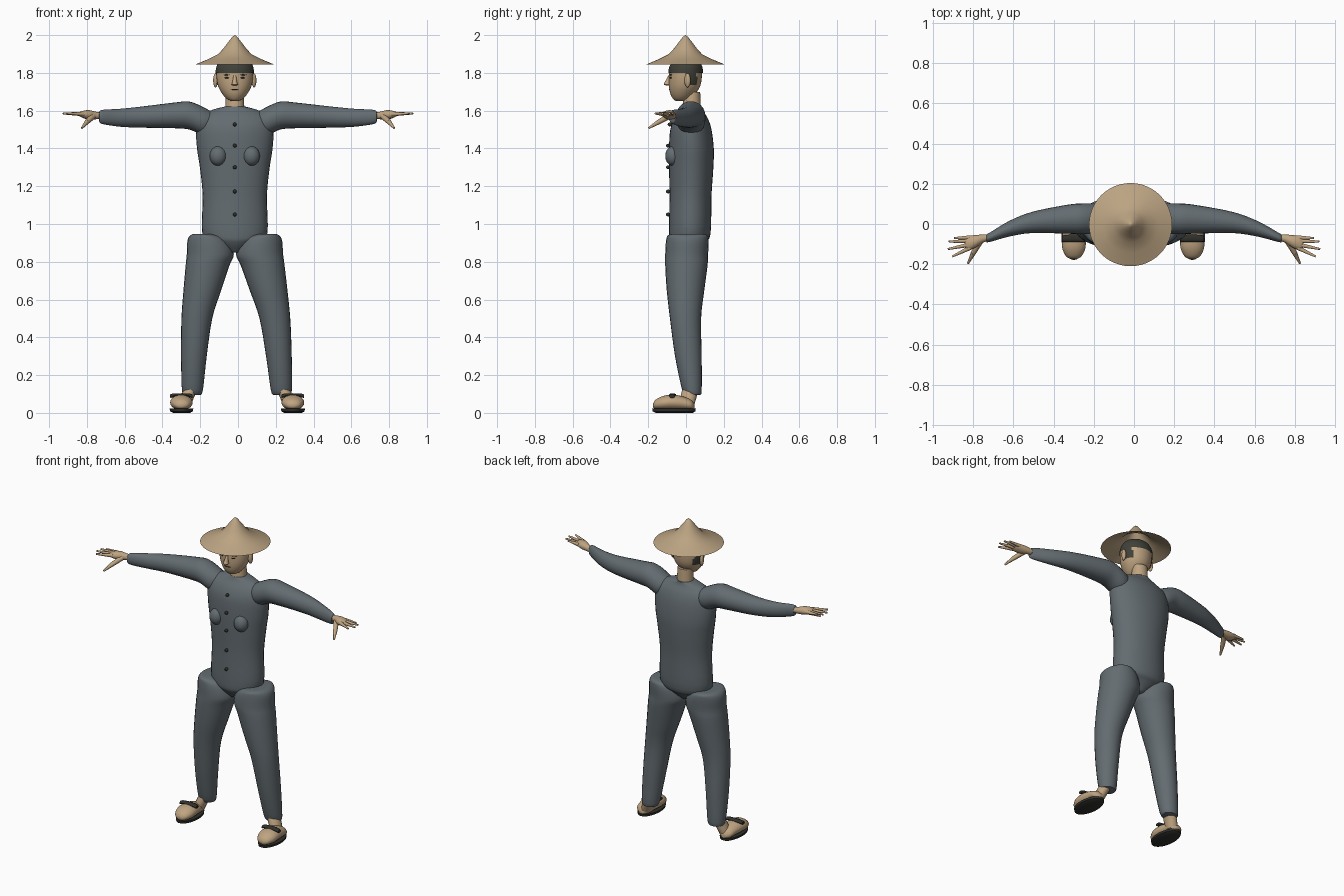
import bpy, bmesh, math
from mathutils import Vector, Matrix


def material(name, rgb):
    m = bpy.data.materials.new(name)
    m.diffuse_color = (*rgb, 1)
    return m


CLOTH = material("grey cloth", (0.125, 0.15, 0.165))
SKIN = material("skin", (0.52, 0.37, 0.22))
STRAW = material("straw", (0.50, 0.37, 0.225))
HAIR = material("dark hair", (0.05, 0.052, 0.04))
DARK = material("dark trim", (0.028, 0.028, 0.024))


def clamp(v):
    return max(0.0, min(1.0, v))


def finish(name, bm, mat, angle=50):
    # the body leans slightly to one side while hands and feet stay centred
    for v in bm.verts:
        v.co.x -= 0.017 * clamp((0.7 - abs(v.co.x)) / 0.4) * (0.25 + 0.75 * clamp(v.co.z / 0.9))
    bmesh.ops.recalc_face_normals(bm, faces=bm.faces)
    me = bpy.data.meshes.new(name)
    bm.to_mesh(me)
    bm.free()
    ob = bpy.data.objects.new(name, me)
    bpy.context.collection.objects.link(ob)
    me.materials.append(mat)
    bpy.ops.object.select_all(action='DESELECT')
    ob.select_set(True)
    bpy.context.view_layer.objects.active = ob
    bpy.ops.object.shade_smooth_by_angle(angle=math.radians(angle))
    return ob


def smooth_rings(rings, steps):
    out = []
    for i in range(len(rings) - 1):
        p = [rings[max(0, min(len(rings) - 1, j))] for j in (i - 1, i, i + 1, i + 2)]
        for k in range(steps):
            t = k / steps
            out.append([0.5 * (2 * b + (c - a) * t + (2 * a - 5 * b + 4 * c - d) * t * t
                               + (3 * b - a - 3 * c + d) * t ** 3) for a, b, c, d in zip(*p)])
    return out + [list(rings[-1])]


def loft(name, axis, rings, mat, side=1, n=24, steps=4, keep=None, grow=0.0):
    """rings: (position on axis, u low, u high, v low, v high)"""
    bm = bmesh.new()
    rows = []
    for t, u0, u1, v0, v1 in smooth_rings(rings, steps):
        row = []
        for i in range(n):
            a = math.tau * i / n
            u = (u0 + u1) / 2 + ((u1 - u0) / 2 + grow) * math.cos(a)
            v = (v0 + v1) / 2 + ((v1 - v0) / 2 + grow) * math.sin(a)
            x, y, z = {'x': (t, u, v), 'y': (u, t, v), 'z': (u, v, t)}[axis]
            row.append(bm.verts.new((side * x, y, z)))
        rows.append(row)
    for a, b in zip(rows, rows[1:]):
        for i in range(n):
            j = (i + 1) % n
            bm.faces.new((a[i], a[j], b[j], b[i]))
    bm.faces.new(rows[0])
    bm.faces.new(rows[-1])
    if keep:
        bad = [f for f in bm.faces if not keep(f.calc_center_median())]
        bmesh.ops.delete(bm, geom=bad, context='FACES')
    return finish(name, bm, mat)


def ball(name, c, r, mat, tilt=0.0):
    bm = bmesh.new()
    bmesh.ops.create_uvsphere(bm, u_segments=16, v_segments=10, radius=1)
    bm.transform(Matrix.Translation(c) @ Matrix.Rotation(tilt, 4, 'Z') @ Matrix.Diagonal((*r, 1)))
    return finish(name, bm, mat)


def rod(name, a, b, r1, r2, mat):
    a, b = Vector(a), Vector(b)
    d = b - a
    bm = bmesh.new()
    bmesh.ops.create_cone(bm, cap_ends=True, segments=10, radius1=r1, radius2=r2, depth=d.length)
    bm.transform(Matrix.Translation((a + b) / 2) @ d.to_track_quat('Z', 'Y').to_matrix().to_4x4())
    return finish(name, bm, mat)


# jacket
loft("jacket", 'z', [
    (0.85, -0.03, 0.03, -0.04, 0.05), (0.90, -0.12, 0.12, -0.08, 0.10),
    (0.95, -0.172, 0.172, -0.09, 0.13), (1.15, -0.17, 0.17, -0.087, 0.135),
    (1.30, -0.185, 0.185, -0.09, 0.145), (1.40, -0.20, 0.20, -0.09, 0.147),
    (1.50, -0.205, 0.205, -0.083, 0.135), (1.56, -0.19, 0.19, -0.06, 0.115),
    (1.60, -0.13, 0.13, -0.03, 0.09), (1.622, -0.053, 0.053, -0.02, 0.085)], CLOTH, n=32)
for i, z in enumerate((1.05, 1.172, 1.30, 1.415, 1.527)):
    ball(f"button_{i}", (0, -0.094 if z < 1.5 else -0.085, z), (0.01, 0.012, 0.01), DARK)

# neck and head
loft("neck", 'z', [(1.58, -0.052, 0.052, -0.022, 0.08), (1.63, -0.05, 0.05, -0.018, 0.078),
                   (1.70, -0.046, 0.046, -0.01, 0.075)], SKIN)
HEAD = [(1.652, -0.02, 0.02, -0.055, 0.0), (1.662, -0.042, 0.042, -0.068, 0.02),
        (1.69, -0.067, 0.067, -0.083, 0.05), (1.73, -0.088, 0.088, -0.09, 0.075),
        (1.78, -0.097, 0.097, -0.09, 0.084), (1.83, -0.094, 0.094, -0.085, 0.083),
        (1.87, -0.07, 0.07, -0.06, 0.06), (1.885, -0.03, 0.03, -0.03, 0.03)]
loft("head", 'z', HEAD, SKIN, n=32)
loft("hair", 'z', HEAD, HAIR, n=48, steps=8, grow=0.004,
     keep=lambda p: p.z > 1.80 or (p.z > 1.735 and -0.005 < p.y < 0.057 and abs(p.x) > 0.05))
loft("nose", 'z', [(1.732, -0.006, 0.006, -0.10, -0.08), (1.738, -0.017, 0.017, -0.117, -0.08),
                   (1.75, -0.013, 0.013, -0.113, -0.08), (1.785, -0.007, 0.007, -0.094, -0.08)],
     SKIN, n=12)
ball("mouth", (0, -0.087, 1.713), (0.024, 0.004, 0.003), DARK)
for s, tag in ((-1, "left"), (1, "right")):
    ball(f"{tag}_eye", (s * 0.042, -0.081, 1.774), (0.012, 0.004, 0.004), DARK, s * 0.3)
    ball(f"{tag}_brow", (s * 0.044, -0.080, 1.79), (0.018, 0.005, 0.003), HAIR, s * 0.3)
    ball(f"{tag}_ear", (s * 0.102, 0.008, 1.76), (0.012, 0.017, 0.037), SKIN, s * -0.3)

# straw hat, open below
bm = bmesh.new()
prev = None
for r, z in ((0.207, 1.845), (0.14, 1.873), (0.088, 1.899), (0.06, 1.93),
             (0.035, 1.963), (0.014, 1.99), (0.001, 2.0)):
    row = [bm.verts.new((r * math.cos(math.tau * i / 48),
                         r * math.sin(math.tau * i / 48) - 0.003, z)) for i in range(48)]
    if prev:
        for i in range(48):
            j = (i + 1) % 48
            bm.faces.new((prev[i], prev[j], row[j], row[i]))
    prev = row
bm.faces.new(prev)
finish("straw_hat", bm, STRAW)

for s, tag in ((-1, "left"), (1, "right")):
    # chest and sleeves
    ball(f"{tag}_chest", (s * 0.088, -0.068, 1.36), (0.045, 0.042, 0.052), CLOTH)
    loft(f"{tag}_sleeve", 'x', [
        (0.09, -0.01, 0.07, 1.51, 1.575), (0.16, -0.045, 0.10, 1.47, 1.615),
        (0.24, -0.05, 0.102, 1.50, 1.648), (0.32, -0.048, 0.095, 1.507, 1.643),
        (0.50, -0.045, 0.06, 1.51, 1.622), (0.62, -0.063, 0.014, 1.515, 1.61),
        (0.72, -0.09, -0.044, 1.53, 1.604), (0.735, -0.088, -0.052, 1.545, 1.59)], CLOTH, s)
    # hands
    loft(f"{tag}_palm", 'x', [
        (0.71, -0.085, -0.053, 1.555, 1.59), (0.745, -0.09, -0.052, 1.555, 1.593),
        (0.79, -0.118, -0.055, 1.553, 1.603), (0.825, -0.13, -0.06, 1.563, 1.598),
        (0.84, -0.12, -0.07, 1.572, 1.592)], SKIN, s, n=16)
    for i, (y0, x1, y1) in enumerate(((-0.068, 0.895, -0.07), (-0.084, 0.922, -0.088),
                                      (-0.102, 0.927, -0.125), (-0.118, 0.905, -0.162))):
        rod(f"{tag}_finger_{i}", (s * 0.815, y0, 1.582), (s * x1, y1, 1.585), 0.012, 0.005, SKIN)
    rod(f"{tag}_thumb", (s * 0.768, -0.09, 1.57), (s * 0.80, -0.145, 1.54), 0.016, 0.013, SKIN)
    rod(f"{tag}_thumb_tip", (s * 0.80, -0.145, 1.54), (s * 0.827, -0.197, 1.508), 0.013, 0.005, SKIN)
    # trouser legs
    loft(f"{tag}_trouser", 'z', [
        (0.095, 0.195, 0.28, 0.0, 0.075), (0.12, 0.18, 0.291, -0.02, 0.083),
        (0.30, 0.157, 0.293, -0.058, 0.083), (0.50, 0.125, 0.288, -0.085, 0.08),
        (0.65, 0.075, 0.275, -0.102, 0.097), (0.78, 0.03, 0.262, -0.11, 0.114),
        (0.84, 0.006, 0.255, -0.11, 0.117), (0.915, 0.03, 0.25, -0.105, 0.12),
        (0.943, 0.09, 0.23, -0.09, 0.108), (0.948, 0.15, 0.20, -0.03, 0.05)], CLOTH, s)
    # feet and sandals
    loft(f"{tag}_ankle", 'z', [(0.03, 0.25, 0.32, -0.03, 0.04), (0.08, 0.228, 0.30, -0.03, 0.055),
                               (0.14, 0.20, 0.275, -0.015, 0.07)], SKIN, s, n=16)
    loft(f"{tag}_foot", 'y', [
        (-0.174, 0.28, 0.31, 0.03, 0.05), (-0.16, 0.256, 0.334, 0.02, 0.07),
        (-0.12, 0.237, 0.353, 0.015, 0.09), (-0.07, 0.236, 0.354, 0.015, 0.096),
        (-0.02, 0.243, 0.347, 0.015, 0.088), (0.025, 0.252, 0.338, 0.015, 0.07),
        (0.045, 0.28, 0.31, 0.02, 0.045)], SKIN, s, n=20)
    loft(f"{tag}_sole", 'z', [(0.0, 0.25, 0.34, -0.16, 0.035), (0.008, 0.234, 0.356, -0.177, 0.05),
                              (0.022, 0.232, 0.358, -0.179, 0.052)], DARK, s, n=32, steps=1)
    loft(f"{tag}_strap", 'x', [
        (0.236, -0.088, -0.06, 0.078, 0.098), (0.25, -0.09, -0.056, 0.082, 0.102),
        (0.295, -0.09, -0.052, 0.086, 0.104), (0.34, -0.09, -0.056, 0.082, 0.102),
        (0.354, -0.088, -0.06, 0.078, 0.098)], DARK, s, n=12)
